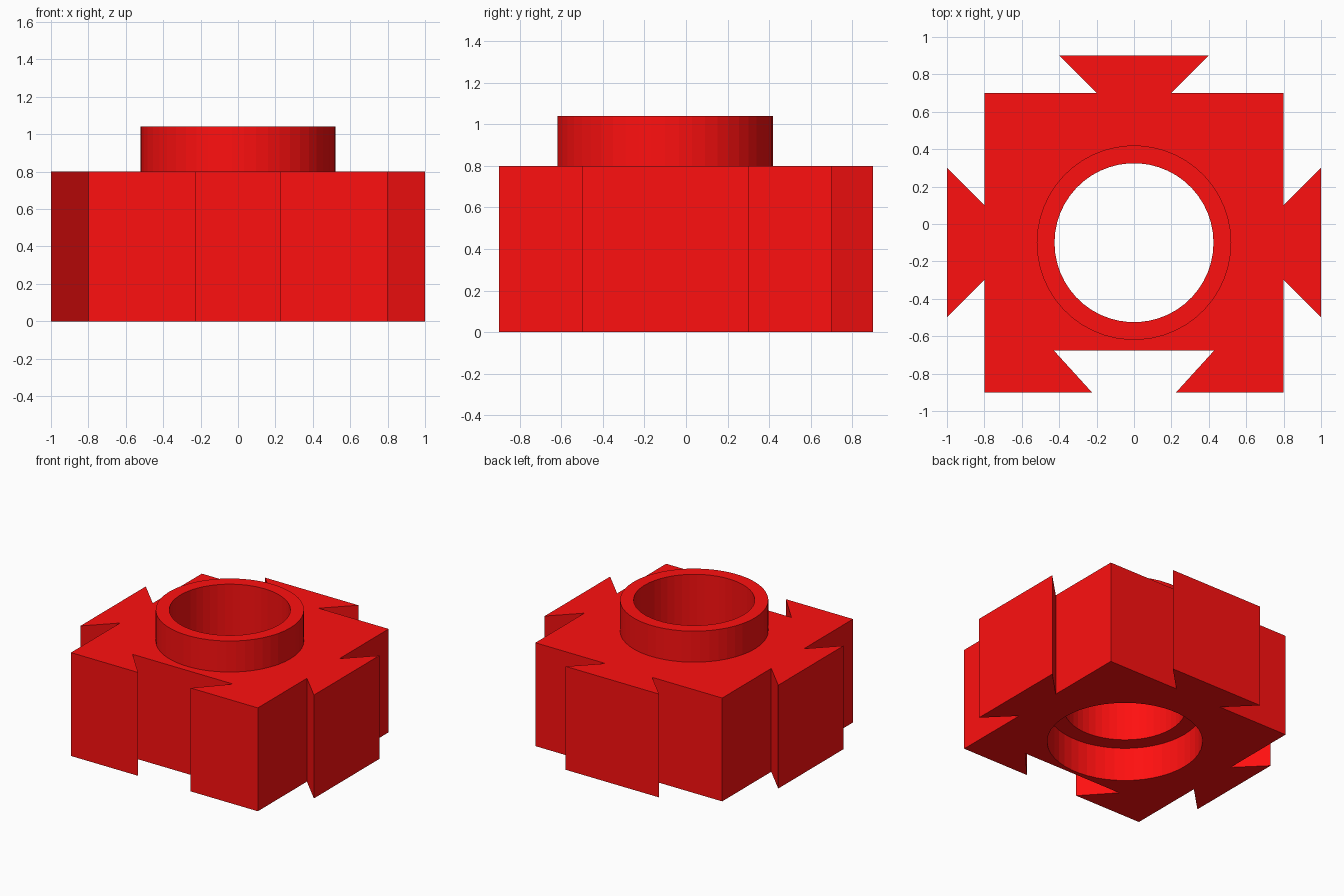
import bpy, bmesh
from math import cos, sin, tau

if "Cube" in bpy.data.objects:
    bpy.data.objects.remove(bpy.data.objects["Cube"])

SIDES = 50
AXIS_Y = -0.1          # centre of the block and bore

red = bpy.data.materials.new("red_plastic")
red.diffuse_color = (1.0, 0.005, 0.005, 1)
red.use_nodes = True
red.node_tree.nodes["Principled BSDF"].inputs["Base Color"].default_value = red.diffuse_color


def prism(name, outline, z0, z1):
    """Extrude a counter-clockwise outline from z0 to z1."""
    bm = bmesh.new()
    base = bm.faces.new([bm.verts.new((x, y, z0)) for x, y in outline])
    top = bmesh.ops.extrude_face_region(bm, geom=[base], use_keep_orig=True)
    verts = [g for g in top["geom"] if isinstance(g, bmesh.types.BMVert)]
    bmesh.ops.translate(bm, verts=verts, vec=(0, 0, z1 - z0))
    bmesh.ops.recalc_face_normals(bm, faces=bm.faces)
    mesh = bpy.data.meshes.new(name)
    bm.to_mesh(mesh)
    bm.free()
    mesh.materials.append(red)
    obj = bpy.data.objects.new(name, mesh)
    bpy.context.collection.objects.link(obj)
    return obj


def circle(r):
    return [(r * cos(tau * i / SIDES), AXIS_Y + r * sin(tau * i / SIDES))
            for i in range(SIDES)]


def combine(target, helper, operation):
    mod = target.modifiers.new(helper.name, 'BOOLEAN')
    mod.operation = operation
    mod.solver = 'EXACT'
    mod.object = helper
    helper.hide_render = True
    helper.hide_set(True)


# Block outline, right half: dovetail slot in front, tabs at side and back
right = [(0.43, -0.675), (0.225, -0.9), (0.8, -0.9),
         (0.8, -0.3), (1.0, -0.5), (1.0, 0.3), (0.8, 0.1),
         (0.8, 0.7), (0.2, 0.7), (0.4, 0.9)]
left = [(-x, y) for x, y in reversed(right)]
block = prism("dovetail_block", right + left, 0, 0.8)

# Raised collar, through bore and the wider socket underneath
combine(block, prism("collar", circle(0.52), 0.5, 1.04), 'UNION')
combine(block, prism("bore_cutter", circle(0.425), -0.1, 1.2), 'DIFFERENCE')
combine(block, prism("socket_cutter", circle(0.545), -0.1, 0.26), 'DIFFERENCE')

# Bake the cuts and drop the helpers
bpy.context.view_layer.update()
result = bpy.data.meshes.new_from_object(
    block.evaluated_get(bpy.context.evaluated_depsgraph_get()))
helpers = [m.object for m in block.modifiers]
block.modifiers.clear()
block.data = result
for helper in helpers:
    bpy.data.objects.remove(helper)
